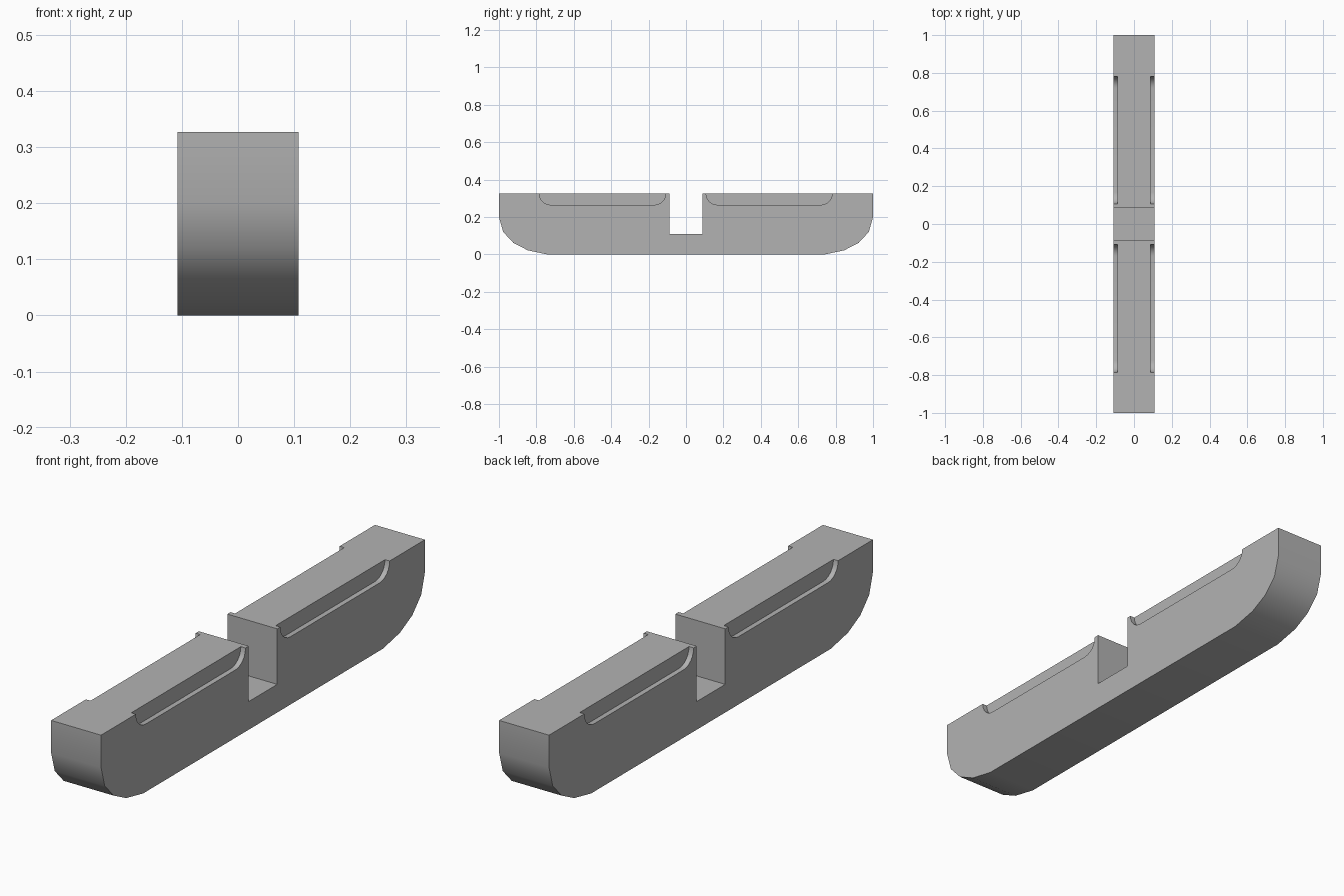
import bpy, math

if "Cube" in bpy.data.objects:
    bpy.data.objects.remove(bpy.data.objects["Cube"], do_unlink=True)

HALF_W, TOP = 0.108, 0.327
GROOVE_DEPTH, GROOVE_Z, GROOVE_R = 0.02, 0.265, 0.062

grey = bpy.data.materials.new("plain grey")
grey.use_nodes = True
colour = (0.45, 0.45, 0.45, 1)
grey.diffuse_color = colour
grey.node_tree.nodes["Principled BSDF"].inputs["Base Color"].default_value = colour


def extrude_profile(name, points, x0, x1):
    """Closed (y, z) outline, anticlockwise seen from +x, extruded along x."""
    n = len(points)
    verts = [(x, y, z) for x in (x0, x1) for y, z in points]
    faces = [list(range(n))[::-1], list(range(n, 2 * n))]
    faces += [[i, (i + 1) % n, n + (i + 1) % n, n + i] for i in range(n)]
    mesh = bpy.data.meshes.new(name)
    mesh.from_pydata(verts, [], faces)
    mesh.materials.append(grey)
    obj = bpy.data.objects.new(name, mesh)
    bpy.context.collection.objects.link(obj)
    return obj


# Body: rounded lower ends and a square slot across the middle
bend = [(0.74, 0), (0.845, 0.022), (0.922, 0.061), (0.977, 0.12), (1, 0.2), (1, TOP)]
slot = [(0.088, TOP), (0.088, 0.11)]
half = bend + slot
body = extrude_profile("body", half + [(-y, z) for y, z in reversed(half)],
                       -HALF_W, HALF_W)


# Grooves: shallow recesses with rounded lower corners on both flanks
def groove_outline(y0, y1):
    arc = [math.radians(a) for a in range(0, 91, 15)]
    left = [(y0 + GROOVE_R * (1 - math.cos(a)),
             GROOVE_Z + GROOVE_R * (1 - math.sin(a))) for a in arc]
    right = [(y0 + y1 - y, z) for y, z in reversed(left)]
    return [(y0, TOP + 0.05)] + left + right + [(y1, TOP + 0.05)]


bpy.context.view_layer.objects.active = body
for side in (-1, 1):
    for y0, y1 in ((-0.785, -0.108), (0.107, 0.782)):
        inner, outer = side * (HALF_W - GROOVE_DEPTH), side * (HALF_W + 0.05)
        cutter = extrude_profile("groove_cutter", groove_outline(y0, y1),
                                 min(inner, outer), max(inner, outer))
        cutter.hide_render = True
        cut = body.modifiers.new("groove", "BOOLEAN")
        cut.operation, cut.solver, cut.object = "DIFFERENCE", "EXACT", cutter
        bpy.ops.object.modifier_apply(modifier=cut.name)
        bpy.data.objects.remove(cutter, do_unlink=True)

# Smooth bends, crisp edges
bpy.ops.object.select_all(action="DESELECT")
body.select_set(True)
bpy.ops.object.shade_smooth_by_angle(angle=math.radians(30))
